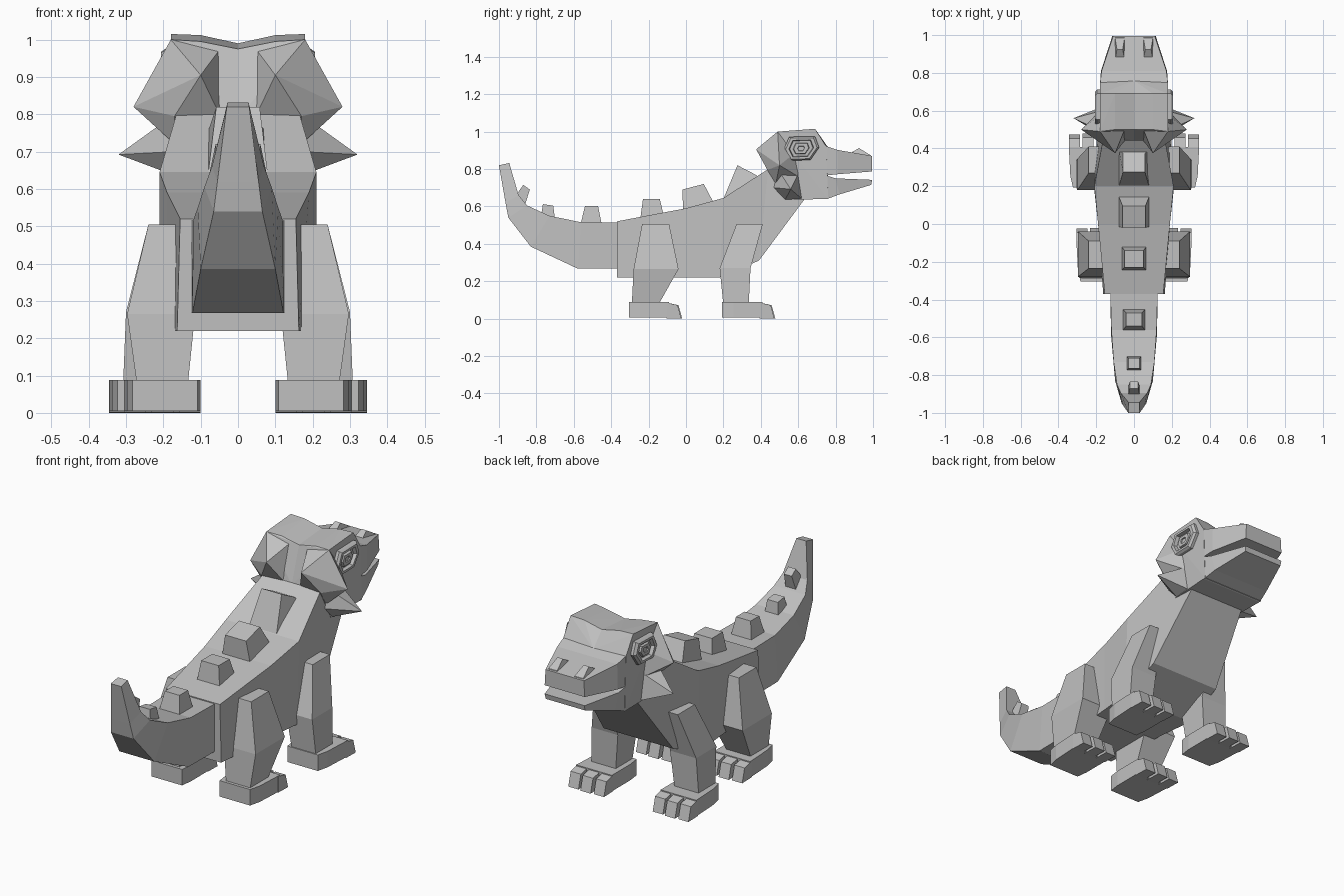
import bpy, bmesh

grey = bpy.data.materials.new("stone grey")
grey.diffuse_color = (0.53, 0.53, 0.53, 1)


def finish(name, bm, mirror):
    bmesh.ops.recalc_face_normals(bm, faces=bm.faces[:])
    me = bpy.data.meshes.new(name)
    bm.to_mesh(me)
    bm.free()
    me.materials.append(grey)
    ob = bpy.data.objects.new(name, me)
    bpy.context.collection.objects.link(ob)
    if mirror:
        ob.modifiers.new("mirror", 'MIRROR')
    return ob


def loft(name, rings, mirror=False):
    """Skin matching rings of points and cap both ends."""
    bm = bmesh.new()
    vs = [[bm.verts.new(p) for p in r] for r in rings]
    n = len(rings[0])
    for a, b in zip(vs, vs[1:]):
        for i in range(n):
            j = (i + 1) % n
            bm.faces.new((a[i], a[j], b[j], b[i]))
    bm.faces.new(vs[0])
    bm.faces.new(vs[-1])
    return finish(name, bm, mirror)


def hull(name, pts, mirror=True):
    """Faceted solid around a few points."""
    bm = bmesh.new()
    for p in pts:
        bm.verts.new(p)
    res = bmesh.ops.convex_hull(bm, input=bm.verts[:])
    junk = {v for v in res["geom_interior"] + res["geom_unused"]
            if isinstance(v, bmesh.types.BMVert)}
    bmesh.ops.delete(bm, geom=list(junk), context='VERTS')
    bmesh.ops.dissolve_limit(bm, angle_limit=0.02, verts=bm.verts[:], edges=bm.edges[:])
    if mirror:  # open the seam on the centre plane
        seam = [f for f in bm.faces if all(abs(v.co.x) < 1e-4 for v in f.verts)]
        bmesh.ops.delete(bm, geom=seam, context='FACES')
    return finish(name, bm, mirror)


def slab(low, high):
    """Upright ring from (half width, y, z) at its bottom and top."""
    (a, y0, z0), (b, y1, z1) = low, high
    return [(-a, y0, z0), (a, y0, z0), (b, y1, z1), (-b, y1, z1)]


def flat(x0, x1, y0, y1, z):
    return [(x0, y0, z), (x1, y0, z), (x1, y1, z), (x0, y1, z)]


# Body and neck
loft("body", [
    slab((0.163, -0.37, 0.22), (0.155, -0.37, 0.52)),
    slab((0.19, 0.0, 0.22), (0.19, 0.0, 0.59)),
    slab((0.21, 0.18, 0.22), (0.21, 0.20, 0.645)),
    slab((0.20, 0.39, 0.31), (0.165, 0.44, 0.80)),
    slab((0.16, 0.635, 0.64), (0.15, 0.60, 0.82))])

# Tail curling upwards
loft("tail", [
    slab((0.125, -0.36, 0.268), (0.125, -0.36, 0.515)),
    slab((0.122, -0.58, 0.268), (0.12, -0.56, 0.515)),
    slab((0.10, -0.83, 0.385), (0.108, -0.73, 0.55)),
    slab((0.065, -0.95, 0.54), (0.09, -0.85, 0.605)),
    slab((0.055, -0.965, 0.62), (0.07, -0.895, 0.66)),
    slab((0.03, -1.0, 0.82), (0.028, -0.945, 0.832))])

# Back plates: base half width, top half width, base rear/front, top rear/front (y, z)
plates = [
    (0.08, 0.058, (0.20, 0.64), (0.39, 0.755), (0.275, 0.82), (0.375, 0.768)),
    (0.08, 0.06, (-0.015, 0.58), (0.145, 0.625), (-0.02, 0.69), (0.095, 0.72)),
    (0.066, 0.05, (-0.245, 0.53), (-0.12, 0.555), (-0.23, 0.64), (-0.14, 0.64)),
    (0.06, 0.042, (-0.565, 0.50), (-0.45, 0.50), (-0.54, 0.602), (-0.47, 0.602)),
    (0.04, 0.03, (-0.775, 0.55), (-0.70, 0.53), (-0.765, 0.612), (-0.71, 0.604)),
    (0.03, 0.022, (-0.905, 0.665), (-0.86, 0.61), (-0.87, 0.715), (-0.835, 0.69))]
for i, (a, b, r0, f0, r1, f1) in enumerate(plates):
    loft(f"back_plate_{i + 1}", [
        [(-a, *r0), (a, *r0), (a, *f0), (-a, *f0)],
        [(-b, *r1), (b, *r1), (b, *f1), (-b, *f1)]])

# Legs
loft("hind_leg", [flat(0.135, 0.27, -0.29, -0.15, 0.07),
                  flat(0.115, 0.297, -0.28, -0.04, 0.265),
                  flat(0.165, 0.24, -0.235, -0.09, 0.505)], True)
loft("front_leg", [flat(0.17, 0.308, 0.20, 0.335, 0.07),
                   flat(0.15, 0.30, 0.18, 0.345, 0.27),
                   flat(0.165, 0.24, 0.27, 0.41, 0.505)], True)


# Feet: a heel block and three toes
def foot(name, x0, x1, y):
    w = x1 - x0
    hull(name, [(x0 + i, y + d, z) for i, d in ((0.008, 0), (w - 0.022, 0), (0, 0.06),
                                              (w - 0.008, 0.06), (0, 0.215), (w, 0.215))
                for z in (0.005, 0.088)])
    t, gap = (w - 0.03) / 3, 0.015
    for k in range(3):
        a = x0 + k * (t + gap)
        ln = 0.285 if k == 1 else 0.28
        hull(f"{name}_toe_{k + 1}", [
            (x, y + d, z) for x in (a, a + t)
            for d, z in ((0.2, 0.002), (0.2, 0.086), (ln - 0.02, 0.072), (ln, 0.0))])


foot("hind_foot", 0.10, 0.305, -0.305)
foot("front_foot", 0.14, 0.345, 0.193)

# Skull with a shallow groove between the brows
W = 0.18
hull("skull", [
    (0, 0.50, 0.975), (0.05, 0.50, 0.975), (0.10, 0.50, 0.995), (W, 0.49, 1.0),
    (0, 0.69, 0.99), (0.10, 0.69, 1.012), (W, 0.69, 1.015),
    (0, 0.76, 0.915), (W, 0.75, 0.92), (0, 0.76, 0.64), (W, 0.76, 0.64),
    (0, 0.52, 0.635), (W - 0.01, 0.52, 0.635), (0, 0.44, 0.79), (W - 0.01, 0.44, 0.79)])

# Muzzle and jaw
loft("muzzle", [slab((W, 0.74, 0.765), (W, 0.74, 0.925)),
                slab((0.175, 0.81, 0.772), (0.172, 0.81, 0.902)),
                slab((0.115, 0.995, 0.787), (0.11, 0.995, 0.87))])
loft("lower_jaw", [slab((W, 0.75, 0.638), (W, 0.75, 0.765)),
                   slab((0.165, 0.82, 0.664), (0.172, 0.80, 0.75)),
                   slab((0.112, 0.99, 0.715), (0.115, 0.995, 0.742))])
hull("nostril", [(x, y, z) for x in (0.05, 0.10)
                 for y, z in ((0.87, 0.88), (0.99, 0.86), (0.985, 0.875))]
     + [(0.06, 0.925, 0.912), (0.09, 0.925, 0.912)])

# Frill behind the head and cheek spikes
hull("frill", [(W, 0.49, 1.0), (0.10, 0.375, 0.905), (0.28, 0.50, 0.82), (0.17, 0.435, 0.795),
               (0.05, 0.50, 0.972), (0.05, 0.44, 0.80), (0.15, 0.60, 0.90), (W, 0.60, 0.76),
               (0.17, 0.48, 0.72)])
hull("cheek_spike", [(0.32, 0.56, 0.692), (0.17, 0.49, 0.80), (0.17, 0.47, 0.70),
                     (0.17, 0.53, 0.636), (0.17, 0.62, 0.64), (0.17, 0.60, 0.775)])

# Eyes: raised rim, sunken iris, raised pupil
outline = [(0.522, 0.905), (0.552, 0.972), (0.69, 0.975), (0.712, 0.915),
           (0.665, 0.848), (0.552, 0.845)]
cy, cz = 0.615, 0.91
loft("eye", [[(x, cy + (y - cy) * s, cz + (z - cz) * s) for y, z in outline]
             for x, s in ((0.16, 1), (0.195, 1), (0.206, 0.88), (0.206, 0.7), (0.188, 0.65),
                          (0.188, 0.46), (0.2, 0.42), (0.2, 0.2), (0.194, 0.18))], True)
